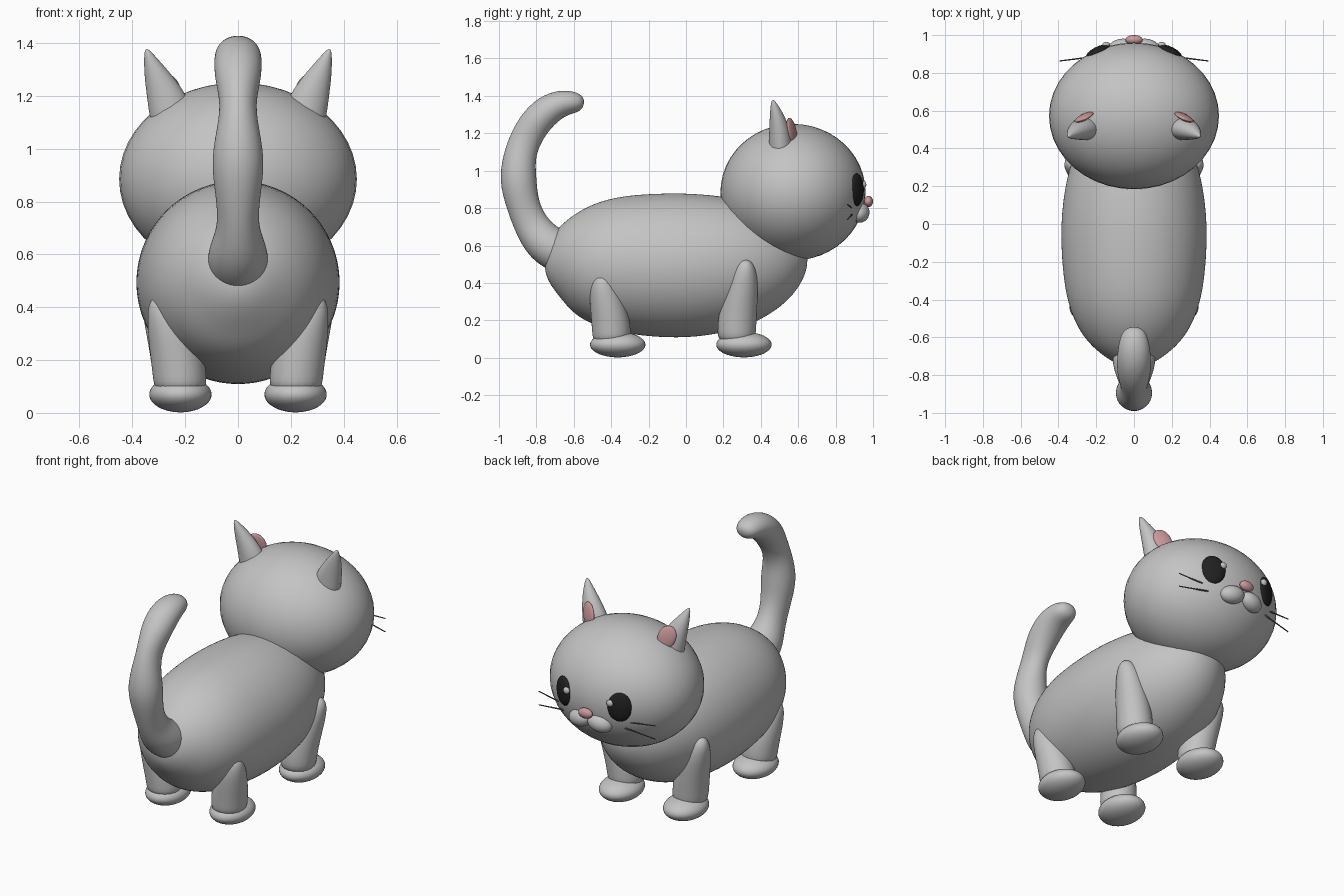
import bpy, bmesh, math
from mathutils import Vector, Euler, Matrix

if "Cube" in bpy.data.objects:
    bpy.data.objects.remove(bpy.data.objects["Cube"], do_unlink=True)


def material(name, rgb):
    m = bpy.data.materials.new(name)
    m.use_nodes = True
    colour = (*rgb, 1)
    m.diffuse_color = colour
    m.node_tree.nodes["Principled BSDF"].inputs["Base Color"].default_value = colour
    return m


FUR = material("grey fur", (0.55, 0.55, 0.55))
PINK = material("soft pink", (0.6, 0.32, 0.33))
BLACK = material("eye black", (0.015, 0.015, 0.015))
WHISKER = material("whisker grey", (0.12, 0.12, 0.12))


def finish(name, bm, mat, subdivide=0):
    bmesh.ops.recalc_face_normals(bm, faces=bm.faces)
    for f in bm.faces:
        f.smooth = True
    mesh = bpy.data.meshes.new(name)
    bm.to_mesh(mesh)
    bm.free()
    mesh.materials.append(mat)
    obj = bpy.data.objects.new(name, mesh)
    bpy.context.collection.objects.link(obj)
    if subdivide:
        mod = obj.modifiers.new("Smooth", "SUBSURF")
        mod.levels = mod.render_levels = subdivide
    return obj


def ellipsoid(name, centre, radii, mat, rot=(0, 0, 0)):
    bm = bmesh.new()
    bmesh.ops.create_uvsphere(bm, u_segments=40, v_segments=24, radius=1)
    bm.transform(Matrix.LocRotScale(Vector(centre), Euler(rot), Vector(radii)))
    return finish(name, bm, mat)


def loft(name, stations, mat, side=1, sides=20):
    """Skin elliptical rings (x, y, z, half width, half depth) along a path."""
    bm = bmesh.new()
    rings = []
    points = [Vector((0, s[1], s[2])) for s in stations]
    for i, (x, y, z, rx, r) in enumerate(stations):
        along = points[min(i + 1, len(points) - 1)] - points[max(i - 1, 0)]
        across = Vector((0, -along.z, along.y)).normalized()
        ring = []
        for k in range(sides):
            a = math.tau * k / sides
            offset = Vector((rx * math.cos(a), 0, 0)) + across * r * math.sin(a)
            p = Vector((x, y, z)) + offset
            ring.append(bm.verts.new((p.x * side, p.y, p.z)))
        rings.append(ring)
    for a, b in zip(rings, rings[1:]):
        for k in range(sides):
            n = (k + 1) % sides
            bm.faces.new((a[k], a[n], b[n], b[k]))
    bm.faces.new(rings[0])
    bm.faces.new(rings[-1])
    return finish(name, bm, mat, 2)


def rod(name, start, end, radius, mat):
    a, b = Vector(start), Vector(end)
    bm = bmesh.new()
    bmesh.ops.create_cone(bm, cap_ends=True, segments=8, radius1=radius,
                          radius2=radius * 0.6, depth=(b - a).length)
    turn = (b - a).to_track_quat("Z", "Y").to_matrix().to_4x4()
    bm.transform(Matrix.Translation((a + b) / 2) @ turn)
    return finish(name, bm, mat)


# Body: (y, centre height, radius)
body = [(-0.755, 0.49, 0.03), (-0.74, 0.49, 0.10), (-0.67, 0.50, 0.2),
        (-0.6, 0.50, 0.267), (-0.5, 0.50, 0.325), (-0.35, 0.50, 0.37),
        (-0.1, 0.492, 0.391), (0.1, 0.495, 0.383), (0.3, 0.51, 0.347),
        (0.45, 0.53, 0.28), (0.55, 0.54, 0.21), (0.63, 0.55, 0.11), (0.65, 0.55, 0.03)]
loft("body", [(0, y, z, r, r) for y, z, r in body], FUR, sides=32)

# Tail: (y, z, half width, half depth)
tail = [(-0.62, 0.54, 0.11, 0.11), (-0.7, 0.575, 0.118, 0.115), (-0.77, 0.625, 0.108, 0.11),
        (-0.83, 0.71, 0.075, 0.093), (-0.875, 0.82, 0.085, 0.088),
        (-0.9, 0.95, 0.104, 0.102), (-0.893, 1.07, 0.082, 0.088),
        (-0.86, 1.17, 0.065, 0.085), (-0.8, 1.27, 0.09, 0.087),
        (-0.72, 1.34, 0.092, 0.083), (-0.64, 1.368, 0.084, 0.069),
        (-0.57, 1.364, 0.065, 0.052), (-0.545, 1.36, 0.025, 0.02)]
loft("tail", [(0, *s) for s in tail], FUR)

# Head and nose
ellipsoid("head", (0, 0.572, 0.885), (0.45, 0.388, 0.365), FUR)
ellipsoid("nose", (0, 0.975, 0.835), (0.046, 0.025, 0.03), PINK)

leg = [(0.218, 0, 0.07, 0.1, 0.1), (0.22, 0, 0.14, 0.103, 0.106),
       (0.235, -0.015, 0.25, 0.103, 0.1), (0.26, -0.04, 0.35, 0.085, 0.082),
       (0.275, -0.055, 0.42, 0.065, 0.055), (0.28, -0.06, 0.45, 0.025, 0.02)]
ear = [(0.23, 0.51, 1.05, 0.088, 0.066), (0.25, 0.507, 1.12, 0.086, 0.065),
       (0.268, 0.502, 1.2, 0.078, 0.059), (0.305, 0.488, 1.285, 0.051, 0.042),
       (0.337, 0.469, 1.355, 0.019, 0.018), (0.345, 0.464, 1.378, 0.006, 0.006)]

for side, label in ((1, "left"), (-1, "right")):
    # Legs and paws
    loft(f"rear_leg_{label}", [(x, y - 0.397, z, a, b) for x, y, z, a, b in leg], FUR, side)
    loft(f"front_leg_{label}", [(x + 0.15 * max(0, z - 0.2), 0.27 - y * 0.9, z * 1.2 - 0.015, a, b)
                                for x, y, z, a, b in leg], FUR, side)
    for end, y in (("rear", -0.365), ("front", 0.31)):
        ellipsoid(f"{end}_paw_{label}", (0.218 * side, y, 0.07), (0.118, 0.148, 0.068), FUR)

    # Ears
    loft(f"ear_{label}", ear, FUR, side)
    ellipsoid(f"inner_ear_{label}", (0.265 * side, 0.565, 1.215), (0.052, 0.016, 0.07),
              PINK, (0.15, 0.35 * side, -0.35 * side))

    # Face
    ellipsoid(f"eye_{label}", (0.19 * side, 0.912, 0.898), (0.07, 0.027, 0.087),
              BLACK, (0, 0, -0.45 * side))
    ellipsoid(f"eye_glint_{label}", (0.147 * side, 0.95, 0.925), (0.02, 0.014, 0.02), FUR)
    ellipsoid(f"muzzle_{label}", (0.068 * side, 0.93, 0.775), (0.074, 0.05, 0.052),
              FUR, (0, 0.2 * side, -0.2 * side))
    for row, z0, z1 in (("upper", 0.795, 0.82), ("lower", 0.775, 0.738)):
        rod(f"{row}_whisker_{label}", (0.14 * side, 0.895, z0),
            (0.395 * side, 0.863, z1), 0.005, WHISKER)
